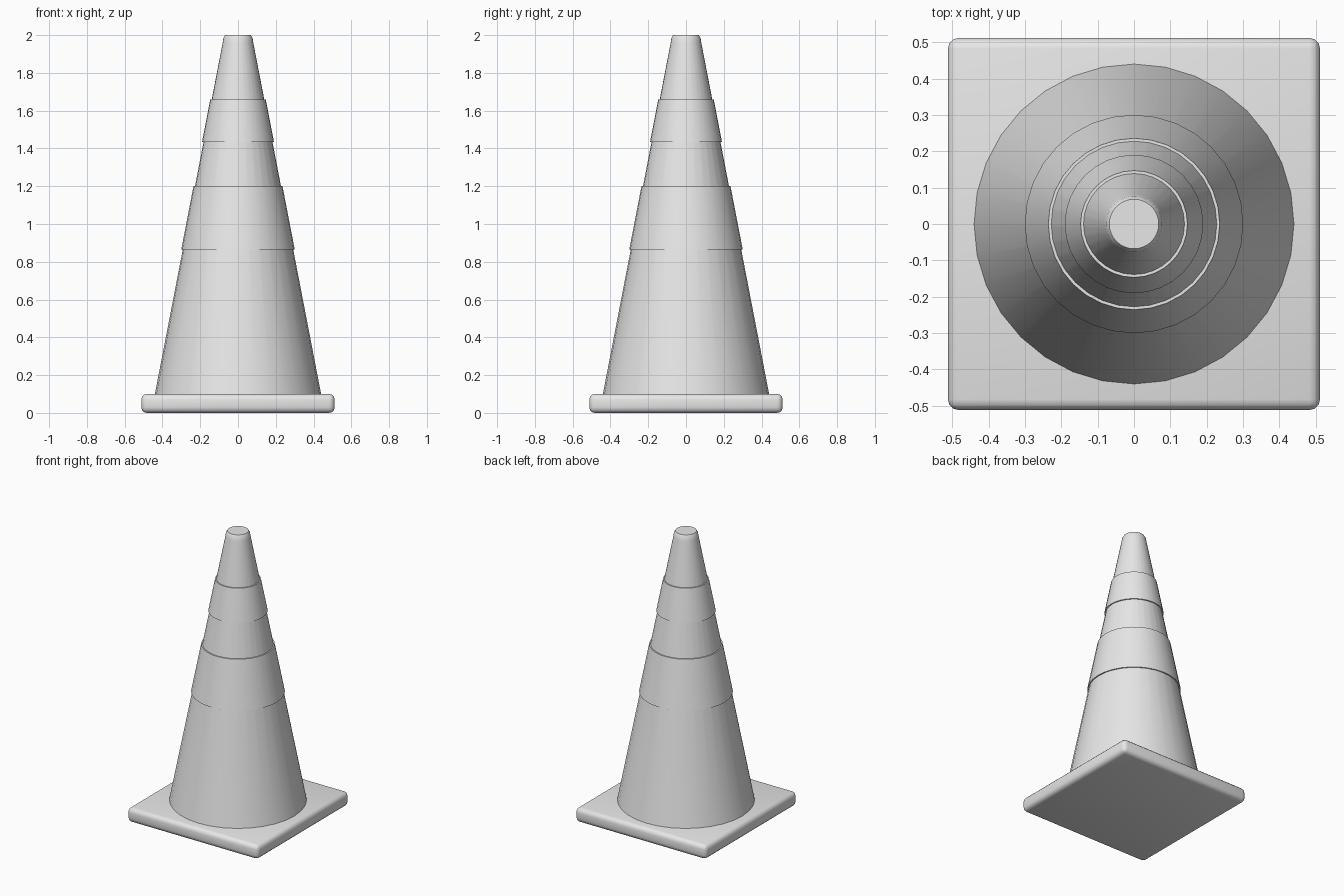
import bpy, bmesh, math

SEGMENTS = 32
old = bpy.data.objects.get("Cube")
if old:
    bpy.data.objects.remove(old, do_unlink=True)

grey = bpy.data.materials.new("light_grey")
grey.use_nodes = True
grey.diffuse_color = (0.8, 0.8, 0.8, 1)
grey.node_tree.nodes["Principled BSDF"].inputs["Base Color"].default_value = (0.8, 0.8, 0.8, 1)


def finish(name, bm, angle):
    bmesh.ops.recalc_face_normals(bm, faces=bm.faces)
    mesh = bpy.data.meshes.new(name)
    bm.to_mesh(mesh)
    bm.free()
    mesh.materials.append(grey)
    obj = bpy.data.objects.new(name, mesh)
    bpy.context.collection.objects.link(obj)
    bpy.ops.object.select_all(action="DESELECT")
    obj.select_set(True)
    bpy.context.view_layer.objects.active = obj
    bpy.ops.object.shade_smooth_by_angle(angle=math.radians(angle))
    return obj


def lathe(name, profile):
    """Turn a (radius, height) profile around z and cap both ends."""
    bm = bmesh.new()
    rings = []
    for r, z in profile:
        angles = [math.tau * i / SEGMENTS for i in range(SEGMENTS)]
        rings.append([bm.verts.new((r * math.cos(a), r * math.sin(a), z)) for a in angles])
    for low, high in zip(rings, rings[1:]):
        for i in range(SEGMENTS):
            j = (i + 1) % SEGMENTS
            bm.faces.new((low[i], low[j], high[j], high[i]))
    bm.faces.new(rings[0])
    bm.faces.new(rings[-1])
    return finish(name, bm, 30)


def cone_radius(z):
    return 0.44 - 0.193 * (z - 0.1)


# Square base slab with rounded edges
bm = bmesh.new()
bmesh.ops.create_cube(bm, size=1)
bmesh.ops.scale(bm, vec=(1.024, 1.024, 0.1), verts=bm.verts)
bmesh.ops.translate(bm, vec=(0, 0, 0.05), verts=bm.verts)
bmesh.ops.bevel(bm, geom=bm.edges[:], offset=0.03, segments=3, profile=0.5, affect="EDGES")
finish("base", bm, 40)

# Tapered body with a softened tip
lathe("cone_body", [(cone_radius(0.09), 0.09), (cone_radius(1.96), 1.96),
                    (0.077, 1.985), (0.068, 2.0)])

# Two raised sleeves around the body
for name, low, high in (("lower_sleeve", 0.865, 1.2), ("upper_sleeve", 1.435, 1.66)):
    lathe(name, [(cone_radius(z) + 0.008, z) for z in (low, high)])
